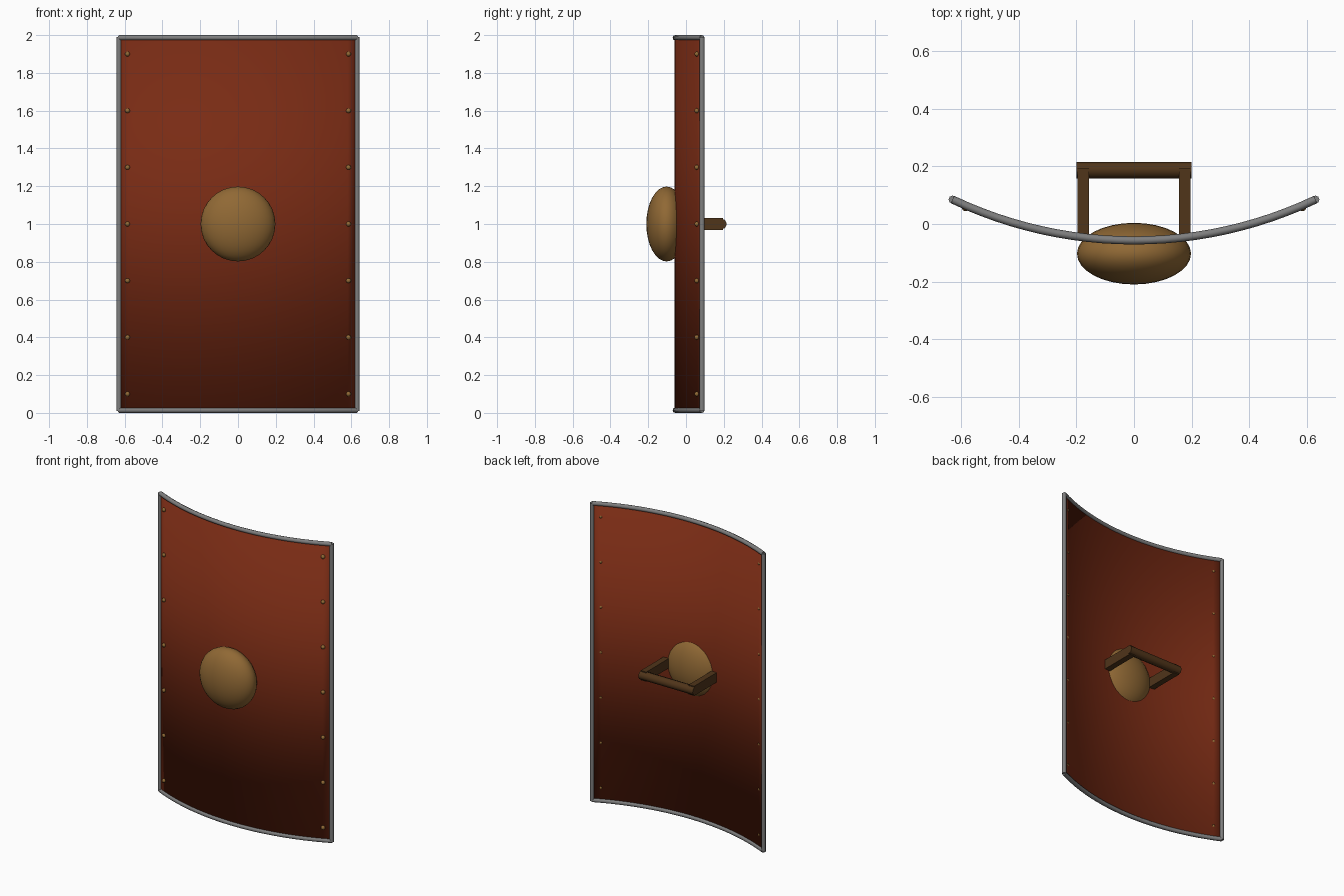
import bpy, math
from mathutils import Vector

cube = bpy.data.objects.get("Cube")
if cube:
    bpy.data.objects.remove(cube)


def material(name, rgb, rough=0.6):
    m = bpy.data.materials.new(name)
    m.use_nodes = True
    m.diffuse_color = (*rgb, 1)
    bsdf = m.node_tree.nodes["Principled BSDF"]
    bsdf.inputs["Base Color"].default_value = (*rgb, 1)
    bsdf.inputs["Roughness"].default_value = rough
    return m


RED = material("red_paint", (0.19, 0.024, 0.007))
STEEL = material("grey_steel", (0.21, 0.21, 0.21))
BRASS = material("dull_brass", (0.28, 0.14, 0.035))
WOOD = material("dark_wood", (0.08, 0.035, 0.01))

HALF_W, FRONT_Y, RADIUS = 0.63, -0.057, 1.47
RIM, TOP = 0.014, 1.986
SWEEP = math.asin(HALF_W / RADIUS)


def arc_y(x):
    return FRONT_Y + RADIUS - math.sqrt(RADIUS ** 2 - x ** 2)


def arc_points(n=24):
    xs = [RADIUS * math.sin(SWEEP * (2 * i / n - 1)) for i in range(n + 1)]
    return [(x, arc_y(x)) for x in xs]


def finish(obj, name, mat, smooth=True):
    obj.name = name
    obj.data.materials.clear()
    obj.data.materials.append(mat)
    if smooth:
        for p in obj.data.polygons:
            p.use_smooth = True
    return obj


def mesh_object(name, verts, faces, mat):
    me = bpy.data.meshes.new(name)
    me.from_pydata(verts, [], faces)
    obj = bpy.data.objects.new(name, me)
    bpy.context.collection.objects.link(obj)
    return finish(obj, name, mat)


def tube(name, path, radius, mat, sides=8):
    """Round bar with flat caps swept along a path lying in one plane."""
    pts = [Vector(p) for p in path]
    verts, faces = [], []
    for i, p in enumerate(pts):
        t = (pts[min(i + 1, len(pts) - 1)] - pts[max(i - 1, 0)]).normalized()
        up = Vector((0, 1, 0)) if abs(t.z) > 0.9 else Vector((0, 0, 1))
        side = t.cross(up).normalized()
        for k in range(sides):
            a = 2 * math.pi * k / sides
            verts.append(p + radius * (math.cos(a) * side + math.sin(a) * up))
    for i in range(len(pts) - 1):
        for k in range(sides):
            a, b = i * sides + k, i * sides + (k + 1) % sides
            faces.append((a, a + sides, b + sides, b))
    faces.append(list(range(sides)))
    faces.append([len(verts) - 1 - k for k in range(sides)])
    obj = mesh_object(name, verts, faces, mat)
    bpy.ops.object.select_all(action='DESELECT')
    obj.select_set(True)
    bpy.context.view_layer.objects.active = obj
    bpy.ops.object.shade_smooth_by_angle(angle=math.radians(50))
    return obj


# Curved board
arc = arc_points()
n = len(arc)
board = mesh_object(
    "board",
    [(x, y, z) for z in (RIM, TOP) for x, y in arc],
    [(i, i + 1, n + i + 1, n + i) for i in range(n - 1)], RED)
solid = board.modifiers.new("thickness", 'SOLIDIFY')
solid.thickness, solid.offset = 0.006, 0

# Metal rim on all four edges
for label, z in (("bottom", RIM), ("top", TOP)):
    tube(label + "_rim", [(x, y, z) for x, y in arc], RIM, STEEL)
for label, s in (("left", 1), ("right", -1)):
    edge = (s * HALF_W, arc_y(HALF_W))
    tube(label + "_rim", [(*edge, 0.01), (*edge, 1.99)], RIM, STEEL)

# Domed boss
bpy.ops.mesh.primitive_uv_sphere_add(segments=32, ring_count=16, radius=1,
                                     location=(0, -0.103, 1))
boss = bpy.context.object
boss.scale = (0.198, 0.107, 0.198)
finish(boss, "boss", BRASS)

# Rivets down both sides
for label, s in (("left", 1), ("right", -1)):
    for i in range(7):
        bpy.ops.mesh.primitive_uv_sphere_add(
            segments=12, ring_count=8, radius=0.013,
            location=(s * 0.585, arc_y(0.585) - 0.007, 0.1 + 0.3 * i))
        finish(bpy.context.object, f"{label}_rivet_{i + 1}", BRASS)

# Handle: two arms and a grip bar
for label, s in (("left", 1), ("right", -1)):
    bpy.ops.mesh.primitive_cube_add(size=1, location=(s * 0.176, 0.075, 1))
    arm = bpy.context.object
    arm.scale = (0.04, 0.24, 0.064)
    finish(arm, label + "_handle_arm", WOOD, smooth=False)
tube("handle_grip", [(-0.2, 0.187, 1), (0.2, 0.187, 1)], 0.029, WOOD)
